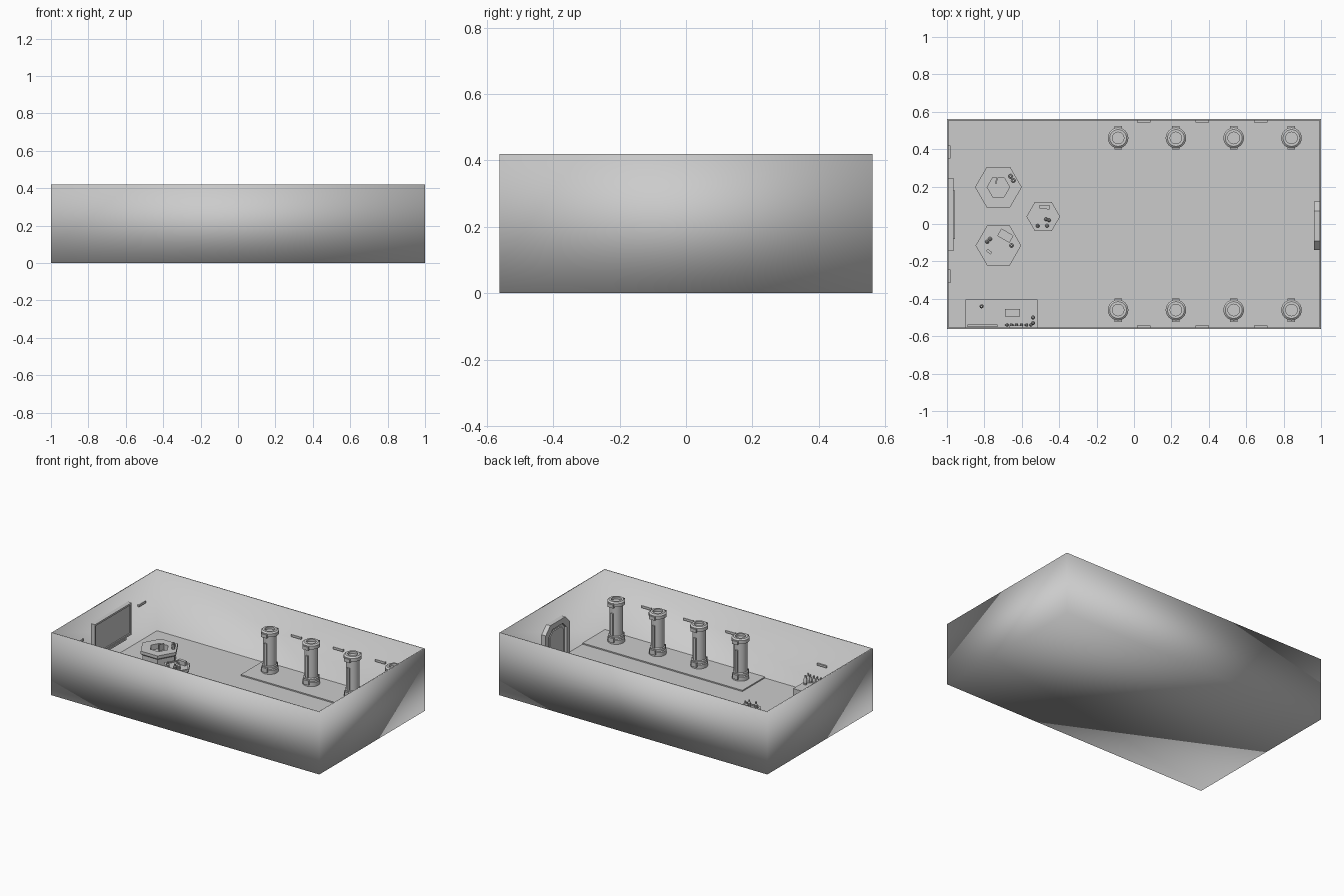
import bpy, bmesh, math
from mathutils import Matrix, Vector

if "Cube" in bpy.data.objects:
    bpy.data.objects.remove(bpy.data.objects["Cube"])

grey = bpy.data.materials.new("plain grey")
grey.use_nodes = True
grey.diffuse_color = (0.6, 0.6, 0.6, 1)
grey.node_tree.nodes["Principled BSDF"].inputs["Base Color"].default_value = (0.6, 0.6, 0.6, 1)


def finish(name, bm, smooth=None):
    """Turn a bmesh into a named object."""
    bmesh.ops.recalc_face_normals(bm, faces=bm.faces)
    mesh = bpy.data.meshes.new(name)
    bm.to_mesh(mesh)
    bm.free()
    mesh.materials.append(grey)
    obj = bpy.data.objects.new(name, mesh)
    bpy.context.collection.objects.link(obj)
    if smooth:
        bpy.ops.object.select_all(action='DESELECT')
        obj.select_set(True)
        bpy.context.view_layer.objects.active = obj
        bpy.ops.object.shade_smooth_by_angle(angle=math.radians(smooth))
    return obj


def add_box(bm, low, high, turn=0):
    low, high = Vector(low), Vector(high)
    place = (Matrix.Translation((low + high) / 2) @ Matrix.Rotation(math.radians(turn), 4, 'Z')
             @ Matrix.Diagonal((high - low).to_4d()))
    place[3][3] = 1
    return bmesh.ops.create_cube(bm, size=1, matrix=place)


def box(name, low, high, turn=0):
    bm = bmesh.new()
    add_box(bm, low, high, turn)
    return finish(name, bm)


def add_lathe(bm, profile, sides, x=0, y=0):
    """Revolve (radius, height) points around an upright axis."""
    rings = []
    for r, z in profile:
        angles = [2 * math.pi * i / sides for i in range(sides)]
        rings.append([bm.verts.new((x + r * math.cos(a), y + r * math.sin(a), z)) for a in angles])
    for a, b in zip(rings, rings[1:]):
        for i in range(sides):
            j = (i + 1) % sides
            bm.faces.new((a[i], a[j], b[j], b[i]))
    bmesh.ops.remove_doubles(bm, verts=[v for ring in rings for v in ring], dist=1e-5)


def lathe(name, profile, sides, x, y, smooth=None):
    bm = bmesh.new()
    add_lathe(bm, profile, sides, x, y)
    return finish(name, bm, smooth)


def plate_x(name, outline, x0, x1):
    """Extrude a (y, z) outline along x."""
    bm = bmesh.new()
    face = bm.faces.new([bm.verts.new((x0, y, z)) for y, z in outline])
    out = bmesh.ops.extrude_face_region(bm, geom=[face])
    bmesh.ops.translate(bm, verts=[v for v in out["geom"] if isinstance(v, bmesh.types.BMVert)],
                        vec=(x1 - x0, 0, 0))
    return finish(name, bm)


# Open-topped room: box with its top inset and pushed down to the floor
HX, HY, TOP, WALL, FLOOR = 1.0, 0.562, 0.42, 0.008, 0.01
bm = bmesh.new()
add_box(bm, (-HX, -HY, 0), (HX, HY, TOP))
lid = max(bm.faces, key=lambda f: f.calc_center_median().z)
bmesh.ops.inset_individual(bm, faces=[lid], thickness=WALL, use_even_offset=True)
out = bmesh.ops.extrude_discrete_faces(bm, faces=[lid])
bmesh.ops.translate(bm, verts=out["faces"][0].verts, vec=(0, 0, WALL - TOP))
bmesh.ops.remove_doubles(bm, verts=bm.verts, dist=1e-5)
finish("room_shell", bm, smooth=180)
box("floor", (-HX + WALL, -HY + WALL, 0.006), (HX - WALL, HY - WALL, FLOOR))

# Columns on low platforms, with lamps between them, on both long walls
column = [(0, .01), (.053, .01), (.053, .045), (.048, .05), (.048, .065), (.042, .07),
          (.042, .265), (.055, .27), (.055, .292), (.045, .3), (.031, .3), (.031, .285), (0, .285)]
for side, label in ((1, "back"), (-1, "front")):
    inner, outer = side * 0.315, side * 0.555
    box(label + "_platform", (-.2, min(inner, outer), .005), (.992, max(inner, outer), .018))
    for i in range(4):
        x, y = -.085 + i * .309, side * .46
        lathe(f"{label}_column_{i + 1}", column, 24, x, y, smooth=35)
        bm = bmesh.new()
        for s in (-1, 1):
            for d, z0, z1, w in ((.056, .265, .288, .02), (.053, .03, .06, .02), (.042, .07, .22, .008)):
                edge = y + s * d
                add_box(bm, (x - w, edge - .007, z0), (x + w, edge + .007, z1))
        finish(f"{label}_column_clips_{i + 1}", bm)
    for i in range(3):
        x, y = .052 + i * .313, side * .55
        box(f"{label}_wall_lamp_{i + 1}", (x - .036, y - .006, .243), (x + .036, y + .006, .258))
box("counter_lamp", (-.665, -.556, .205), (-.595, -.544, .218))
for y in (-.28, .385):
    box("end_wall_lamp", (-.994, y - .036, .25), (-.982, y + .036, .265))

# Large wall screen with a raised frame
box("screen_panel", (-.994, -.135, .12), (-.972, .235, .315))
bm = bmesh.new()
for low, high in (((-.145, .11), (.245, .122)), ((-.145, .313), (.245, .325)),
                  ((-.145, .122), (-.133, .313)), ((.233, .122), (.245, .313))):
    add_box(bm, (-.994, *low), (-.964, *high))
add_box(bm, (-.98, -.08, .1), (-.958, .18, .112))
finish("screen_frame", bm)

# Door with chamfered frame and inset leaf
def door_outline(w, top, c):
    return [(y - .01, z) for y, z in ((-w, .01), (w, .01), (w, top - c), (w - c, top), (c - w, top), (-w, top - c))]

plate_x("door_back", door_outline(.13, .29, .05), .994, .978)
plate_x("door_leaf", door_outline(.075, .235, .03), .98, .969)
bm = bmesh.new()
outer, inner = door_outline(.13, .29, .05), door_outline(.095, .255, .04)
rings = [[bm.verts.new((x, y, z)) for y, z in line]
         for line, x in ((outer, .99), (outer, .962), (inner, .962), (inner, .99))]
for a, b in zip(rings, rings[1:] + rings[:1]):
    for i in (1, 2, 3, 4, 5):
        j = (i + 1) % 6
        bm.faces.new((a[i], a[j], b[j], b[i]))
finish("door_frame", bm)

# Six-sided tables: one with a centre well, two with raised rims
lathe("well_table", [(0, .01), (.112, .01), (.112, .075), (.125, .085), (.125, .105),
                     (.06, .105), (.06, .07), (0, .07)], 6, -.725, .197)
for name, r, x, y in (("large_table", .122, -.725, -.115), ("small_table", .09, -.485, .04)):
    lathe(name, [(0, .01), (r - .015, .01), (r - .015, .08), (r, .088), (r, .105),
                 (r - .014, .105), (r - .014, .098), (0, .098)], 6, x, y)

# Counter with back shelf and display
box("counter", (-.9, -.554, .01), (-.515, -.405, .08))
box("counter_shelf", (-.89, -.552, .08), (-.73, -.538, .095))
box("counter_device", (-.69, -.495, .08), (-.61, -.455, .098))
box("counter_device_screen", (-.68, -.487, .098), (-.62, -.463, .102))

# Small items on the tables and counter
def vessels(name, z, height, r, spots):
    bm = bmesh.new()
    for x, y in spots:
        add_lathe(bm, [(0, z), (r, z), (r, z + height * .6), (r * .5, z + height * .75),
                       (r * .5, z + height), (0, z + height)], 10, x, y)
    finish(name, bm, smooth=35)

vessels("counter_bottles", .08, .05, .009, [(-.68 + i * .026, -.54) for i in range(6)])
vessels("counter_flasks", .08, .06, .011, [(-.815, -.44), (-.54, -.53), (-.54, -.5)])
vessels("well_table_flasks", .105, .03, .012, [(-.66, .255), (-.645, .232)])
vessels("large_table_flasks", .098, .04, .011, [(-.785, -.095), (-.77, -.08), (-.655, -.115)])
vessels("small_table_flasks", .098, .045, .01, [(-.47, .025), (-.455, .02), (-.515, -.01), (-.465, -.01)])
box("well_rod", (-.739, .215, .07), (-.731, .25, .112), -15)
box("large_table_tablet", (-.725, -.085, .098), (-.65, -.04, .108), -30)
box("large_table_tray", (-.79, -.155, .098), (-.76, -.14, .112), -40)
box("small_table_case", (-.505, .08, .098), (-.45, .1, .125), -5)
